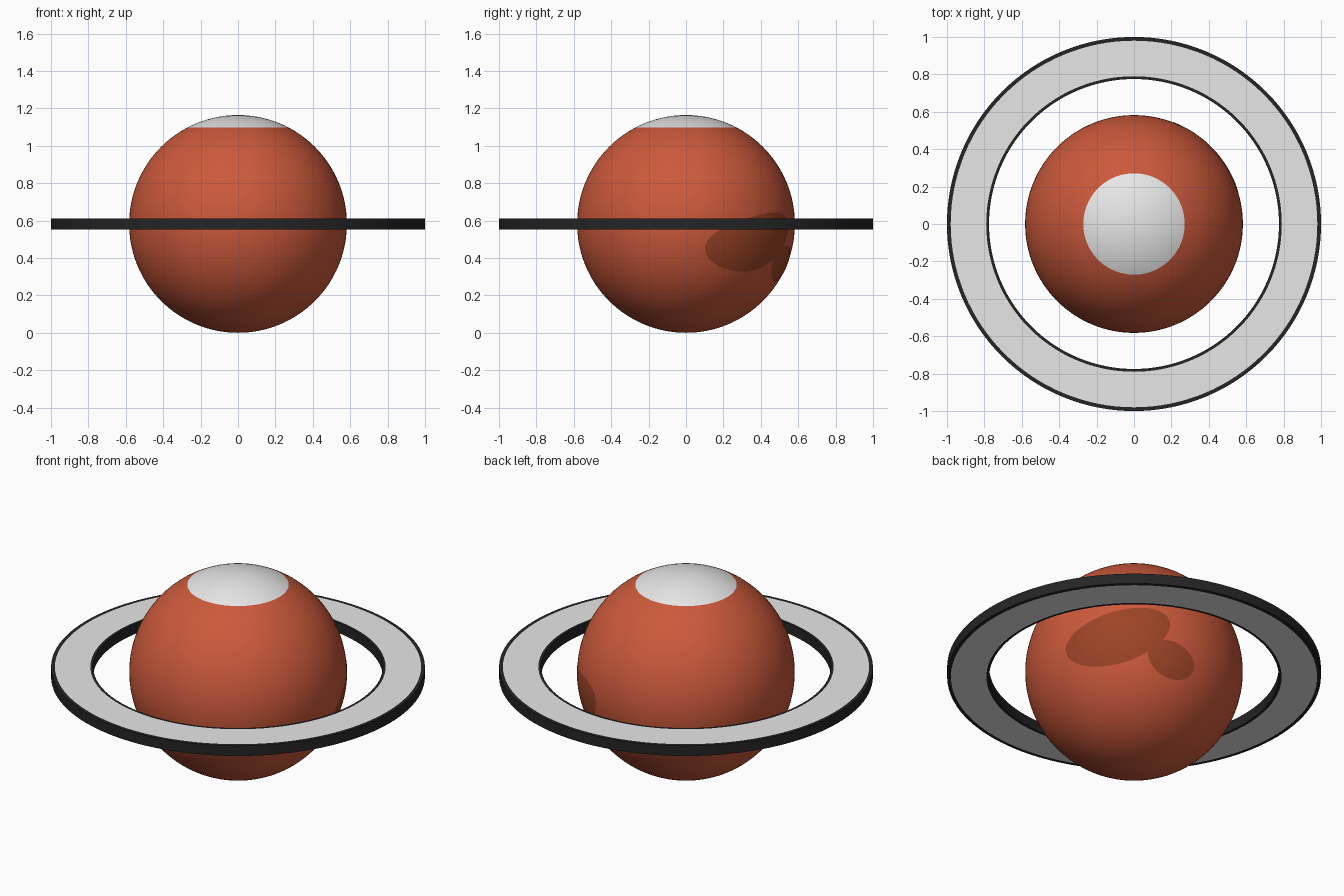
import bpy, bmesh, math
from mathutils import Vector

if "Cube" in bpy.data.objects:
    bpy.data.objects.remove(bpy.data.objects["Cube"])

R = 0.582                      # planet radius, also its centre height
CENTRE = Vector((0, 0, R))
CAP_Z = 0.515                  # polar cap edge above the centre


def material(name, rgb):
    m = bpy.data.materials.new(name)
    m.diffuse_color = (*rgb, 1)
    m.use_nodes = True
    m.node_tree.nodes["Principled BSDF"].inputs["Base Color"].default_value = m.diffuse_color
    return m


rust = material("rust orange", (0.60, 0.100, 0.044))
brown = material("dark rust", (0.33, 0.057, 0.019))
white = material("pale grey", (0.80, 0.80, 0.80))
black = material("near black", (0.018, 0.018, 0.018))


def finish(bm, name, mats):
    me = bpy.data.meshes.new(name)
    bm.to_mesh(me)
    bm.free()
    ob = bpy.data.objects.new(name, me)
    bpy.context.collection.objects.link(ob)
    ob.location = CENTRE
    for m in mats:
        me.materials.append(m)
    bpy.ops.object.select_all(action='DESELECT')
    ob.select_set(True)
    bpy.context.view_layer.objects.active = ob
    bpy.ops.object.shade_smooth_by_angle(angle=math.radians(30))
    return ob


# Planet globe, cut at the polar cap edge and coloured by height
bm = bmesh.new()
bmesh.ops.create_uvsphere(bm, u_segments=128, v_segments=64, radius=R)
bmesh.ops.bisect_plane(bm, geom=bm.verts[:] + bm.edges[:] + bm.faces[:],
                       plane_co=(0, 0, CAP_Z), plane_no=(0, 0, 1), dist=1e-5)
for v in bm.verts:
    v.co = v.co.normalized() * R
for f in bm.faces:
    f.material_index = int(f.calc_center_median().z > CAP_Z)
finish(bm, "planet_globe", [rust, white])

# Flat ring: rectangular profile spun round, pale bands inset in both faces
T = 0.03
profile = [(0.775, -T), (0.79, -T), (0.98, -T), (1.0, -T),
           (1.0, T), (0.98, T), (0.79, T), (0.775, T)]
SEG = 128
bm = bmesh.new()
loops = []
for i in range(SEG):
    a = math.tau * i / SEG
    loops.append([bm.verts.new((r * math.cos(a), r * math.sin(a), z)) for r, z in profile])
n = len(profile)
for i in range(SEG):
    p, q = loops[i], loops[(i + 1) % SEG]
    for k in range(n):
        f = bm.faces.new((p[k], q[k], q[(k + 1) % n], p[(k + 1) % n]))
        f.material_index = int(k in (1, 5))
bmesh.ops.recalc_face_normals(bm, faces=bm.faces[:])
finish(bm, "planet_ring", [black, white])

# Dark surface patches: ellipses laid onto the globe along one direction
AZ, EL = math.radians(50), math.radians(-30)
out = Vector((math.cos(AZ) * math.cos(EL), math.sin(AZ) * math.cos(EL), math.sin(EL)))
right = Vector((-math.sin(AZ), math.cos(AZ), 0))
up = out.cross(right)


def patch(name, cu, cv, a, b, tilt, lift):
    t = math.radians(tilt)
    bm = bmesh.new()

    def on_globe(s, ang):
        x, y = a * s * math.cos(ang), b * s * math.sin(ang)
        u = cu + x * math.cos(t) - y * math.sin(t)
        v = cv + x * math.sin(t) + y * math.cos(t)
        w = math.sqrt(R * R - u * u - v * v)
        return bm.verts.new((right * u + up * v + out * w) * (1 + lift / R))

    steps, rings = 64, 12
    mid = on_globe(0, 0)
    rows = [[on_globe(j / rings, math.tau * i / steps) for i in range(steps)]
            for j in range(1, rings + 1)]
    for i in range(steps):
        k = (i + 1) % steps
        bm.faces.new((mid, rows[0][i], rows[0][k]))
        for p, q in zip(rows, rows[1:]):
            bm.faces.new((p[i], q[i], q[k], p[k]))
    finish(bm, name, [brown])


patch("large_patch", -0.086, 0.185, 0.289, 0.137, 17.7, 0.002)
patch("small_patch", 0.198, 0.064, 0.133, 0.094, -32.7, 0.0025)
